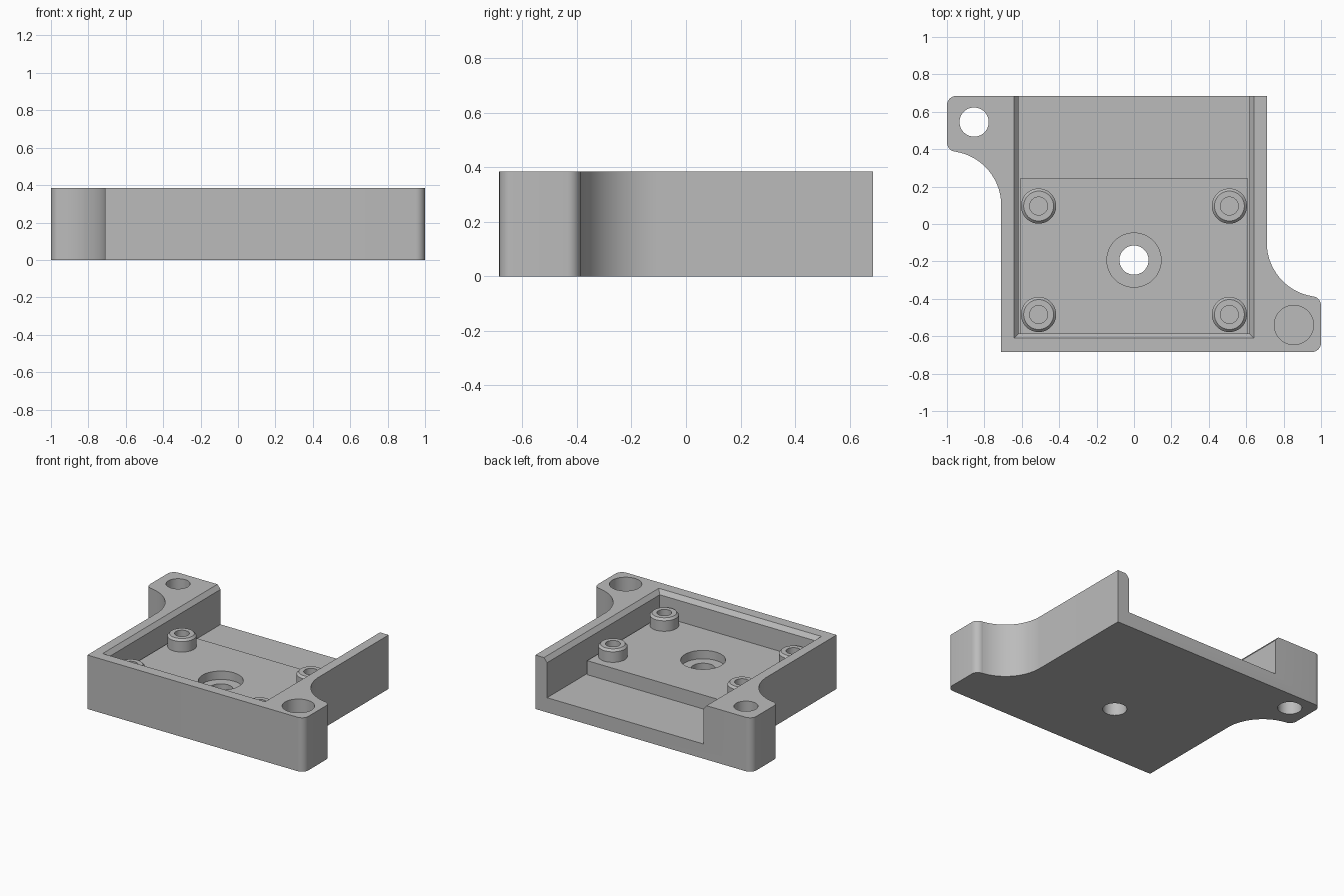
import bpy, math

old = bpy.data.objects.get("Cube")
if old:
    bpy.data.objects.remove(old, do_unlink=True)

grey = bpy.data.materials.new("plain grey")
grey.use_nodes = True
grey.diffuse_color = (0.5, 0.5, 0.5, 1)
grey.node_tree.nodes["Principled BSDF"].inputs["Base Color"].default_value = (0.5, 0.5, 0.5, 1)

TOP, FLOOR, PLATE = 0.385, 0.105, 0.205


def loft(name, rings):
    """Solid through stacked rings of equal point count, capped at both ends."""
    n = len(rings[0])
    verts = [p for ring in rings for p in ring]
    faces = [list(range(n))[::-1], [len(verts) - n + i for i in range(n)]]
    for r in range(len(rings) - 1):
        for i in range(n):
            j = (i + 1) % n
            faces.append([r * n + i, r * n + j, (r + 1) * n + j, (r + 1) * n + i])
    mesh = bpy.data.meshes.new(name)
    mesh.from_pydata(verts, [], faces)
    mesh.materials.append(grey)
    obj = bpy.data.objects.new(name, mesh)
    bpy.context.collection.objects.link(obj)
    return obj


def rect(x, y0, y1, z):
    return [(-x, y0, z), (x, y0, z), (x, y1, z), (-x, y1, z)]


def arc(cx, cy, r, a0, a1, n):
    angles = [math.radians(a0 + (a1 - a0) * i / n) for i in range(n + 1)]
    return [(cx + r * math.cos(a), cy + r * math.sin(a)) for a in angles]


def turned(name, x, y, profile):
    """Round part from (radius, height) pairs, bottom to top."""
    return loft(name, [[(px, py, z) for px, py in arc(x, y, r, 0, 352.5, 47)]
                       for r, z in profile])


def cut(obj, cutter):
    mod = obj.modifiers.new("cut", 'BOOLEAN')
    mod.operation, mod.solver, mod.object = 'DIFFERENCE', 'EXACT', cutter
    bpy.context.view_layer.objects.active = obj
    bpy.ops.object.modifier_apply(modifier=mod.name)
    bpy.data.objects.remove(cutter, do_unlink=True)


# Housing outline: one half with its ear, repeated by a half turn
half = [(-0.71, -0.685)]
half += arc(0.95, -0.635, 0.05, -90, 0, 8)
half += arc(0.95, -0.436, 0.05, 0, 90, 8)
half += arc(1.0, -0.1, 0.29, 260, 180, 24)
outline = half + [(-x, -y) for x, y in half]
housing = loft("housing", [[(x, y, z) for x, y in outline] for z in (0, TOP)])

# Open-backed tray with a chamfered rim
cut(housing, loft("tray_cutter", [
    rect(0.617, -0.585, 0.8, FLOOR), rect(0.617, -0.585, 0.8, TOP - 0.03),
    rect(0.642, -0.61, 0.8, TOP), rect(0.642, -0.61, 0.8, TOP + 0.1)]))

# Ear holes: one through, one blind, and the centre hole
cut(housing, turned("through_cutter", -0.855, 0.545, [(0.078, -0.1), (0.078, 0.5)]))
cut(housing, turned("blind_cutter", 0.855, -0.54, [(0.105, 0.08), (0.105, 0.5)]))
cut(housing, turned("centre_cutter", 0, -0.193, [(0.078, -0.1), (0.078, 0.5)]))

# Raised plate with a counterbored centre hole
plate = loft("raised_plate", [rect(0.607, -0.6, 0.247, z) for z in (FLOOR - 0.01, PLATE)])
cut(plate, turned("counterbore_cutter", 0, -0.193,
                  [(0.078, 0), (0.078, PLATE - 0.06), (0.145, PLATE - 0.06), (0.145, 0.5)]))

# Four chamfered screw bosses with blind holes
parts = [housing, plate]
for side, x in (("right", -0.51), ("left", 0.51)):
    for end, y in (("back", 0.096), ("front", -0.484)):
        cut(plate, turned("boss_seat_cutter", x, y, [(0.07, 0), (0.07, 0.5)]))
        boss = turned(f"{end}_{side}_boss", x, y, [
            (0.094, FLOOR - 0.01), (0.094, 0.28), (0.08, 0.295)])
        cut(boss, turned("screw_cutter", x, y, [(0.048, FLOOR + 0.02), (0.048, 0.5)]))
        parts.append(boss)

# Smooth round walls, crisp edges
bpy.ops.object.select_all(action='DESELECT')
for part in parts:
    part.select_set(True)
bpy.context.view_layer.objects.active = housing
bpy.ops.object.shade_smooth_by_angle(angle=math.radians(30))
